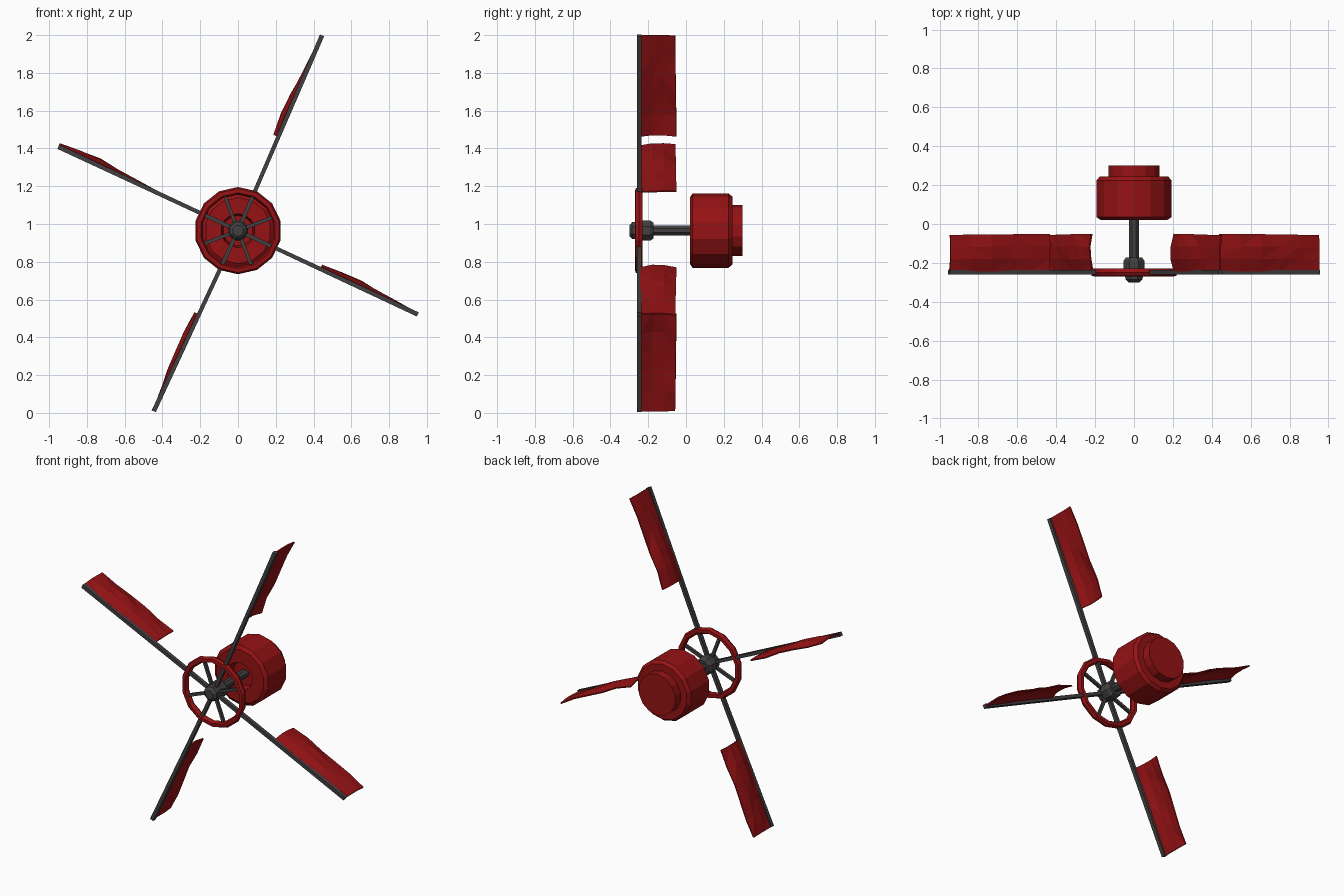
import bpy, bmesh, math
from mathutils import Matrix, Vector

if "Cube" in bpy.data.objects:
    bpy.data.objects.remove(bpy.data.objects["Cube"])

HUB_Z = 0.965
ARM_Y = -0.248


def material(name, rgb):
    m = bpy.data.materials.new(name)
    m.diffuse_color = (*rgb, 1)
    m.use_nodes = True
    m.node_tree.nodes["Principled BSDF"].inputs["Base Color"].default_value = m.diffuse_color
    return m


RED = material("red_paint", (0.3, 0.006, 0.007))
DARK = material("dark_metal", (0.055, 0.05, 0.05))


def finish(name, bm, mat):
    bmesh.ops.recalc_face_normals(bm, faces=bm.faces)
    me = bpy.data.meshes.new(name)
    bm.to_mesh(me)
    bm.free()
    me.materials.append(mat)
    ob = bpy.data.objects.new(name, me)
    bpy.context.collection.objects.link(ob)
    return ob


def lathe(name, profile, sides, mat, closed=False):
    """Revolve (radius, y) points around the windmill axis."""
    bm = bmesh.new()
    rings = []
    for r, y in profile:
        ring = []
        for i in range(sides):
            a = 2 * math.pi * (i + 0.5) / sides
            ring.append(bm.verts.new((r * math.cos(a), y, HUB_Z + r * math.sin(a))))
        rings.append(ring)
    pairs = list(zip(rings, rings[1:]))
    if closed:
        pairs.append((rings[-1], rings[0]))
    else:
        bm.faces.new(rings[0])
        bm.faces.new(rings[-1])
    for a, b in pairs:
        for i in range(sides):
            j = (i + 1) % sides
            bm.faces.new((a[i], a[j], b[j], b[i]))
    return finish(name, bm, mat)


def radial_frame(angle):
    """Local x runs outward along the arm, local y is depth, local z is sideways."""
    return Matrix.Translation((0, ARM_Y, HUB_Z)) @ Matrix.Rotation(-math.radians(angle), 4, 'Y')


def bar(name, angle, r0, r1, w0, w1, depth):
    """Tapered square bar pointing out from the hub."""
    bm = bmesh.new()
    bmesh.ops.create_cube(bm, size=1)
    for v in bm.verts:
        outer = v.co.x > 0
        v.co = Vector((r1 if outer else r0, v.co.y * depth, v.co.z * (w1 if outer else w0)))
    bmesh.ops.transform(bm, matrix=radial_frame(angle), verts=bm.verts)
    return finish(name, bm, DARK)


def sail(name, angle, r0, r1, side, peak):
    """Thin cloth sheet behind the arm, billowing to one side."""
    bm = bmesh.new()
    nu, nv = 5, 3
    grid = []
    for i in range(nu + 1):
        u = i / nu
        row = []
        for j in range(nv + 1):
            v = j / nv
            along = max(0, 1 - abs(u - peak) / 0.75)
            puff = side * 0.036 * along * math.sin(math.pi * (0.08 + 0.8 * v))
            crease = 0.005 * math.sin(i * 2.3 + j * 1.9) * v
            row.append(bm.verts.new((r0 + (r1 - r0) * u, 0.005 + v * (0.192 - 0.006 * u), puff + crease)))
        grid.append(row)
    for i in range(nu):
        for j in range(nv):
            bm.faces.new((grid[i][j], grid[i + 1][j], grid[i + 1][j + 1], grid[i][j + 1]))
    bmesh.ops.triangulate(bm, faces=bm.faces)
    bmesh.ops.transform(bm, matrix=radial_frame(angle), verts=bm.verts)
    ob = finish(name, bm, RED)
    mod = ob.modifiers.new("thickness", 'SOLIDIFY')
    mod.thickness = 0.008
    mod.offset = 0


# Motor drum with a recessed front and stepped rear cap
lathe("motor_drum", [(0.08, 0.07), (0.09, 0.02), (0.175, 0.02), (0.197, 0.035), (0.197, 0.225),
                     (0.18, 0.245), (0.135, 0.245), (0.135, 0.30)], 14, RED)

# Shaft and hub
lathe("shaft", [(0.028, -0.2), (0.028, 0.08)], 8, DARK)
lathe("hub", [(0.03, -0.30), (0.048, -0.285), (0.05, -0.255), (0.058, -0.245), (0.058, -0.19),
              (0.045, -0.172)], 8, DARK)

# Wheel rim with intermediate spokes
lathe("wheel_rim", [(0.19, -0.245), (0.2, -0.27), (0.222, -0.268), (0.231, -0.25), (0.222, -0.23),
                    (0.2, -0.23)], 14, RED, closed=True)
for i in range(4):
    bar(f"spoke_{i + 1}", 21 + 90 * i, 0.02, 0.21, 0.018, 0.018, 0.018)

# Arms and sails: angle, length, sail start, billow side, billow peak
ARMS = [(66.7, 1.125, 0.54, 1, 0.2), (155, 1.05, 0.48, -1, 0.65),
        (245, 1.055, 0.49, -1, 0.3), (335, 1.05, 0.48, 1, 0.3)]
for i, (angle, length, start, side, peak) in enumerate(ARMS):
    bar(f"arm_{i + 1}", angle, 0.02, length, 0.02, 0.024, 0.025)
    sail(f"sail_{i + 1}", angle, start, length, side, peak)
